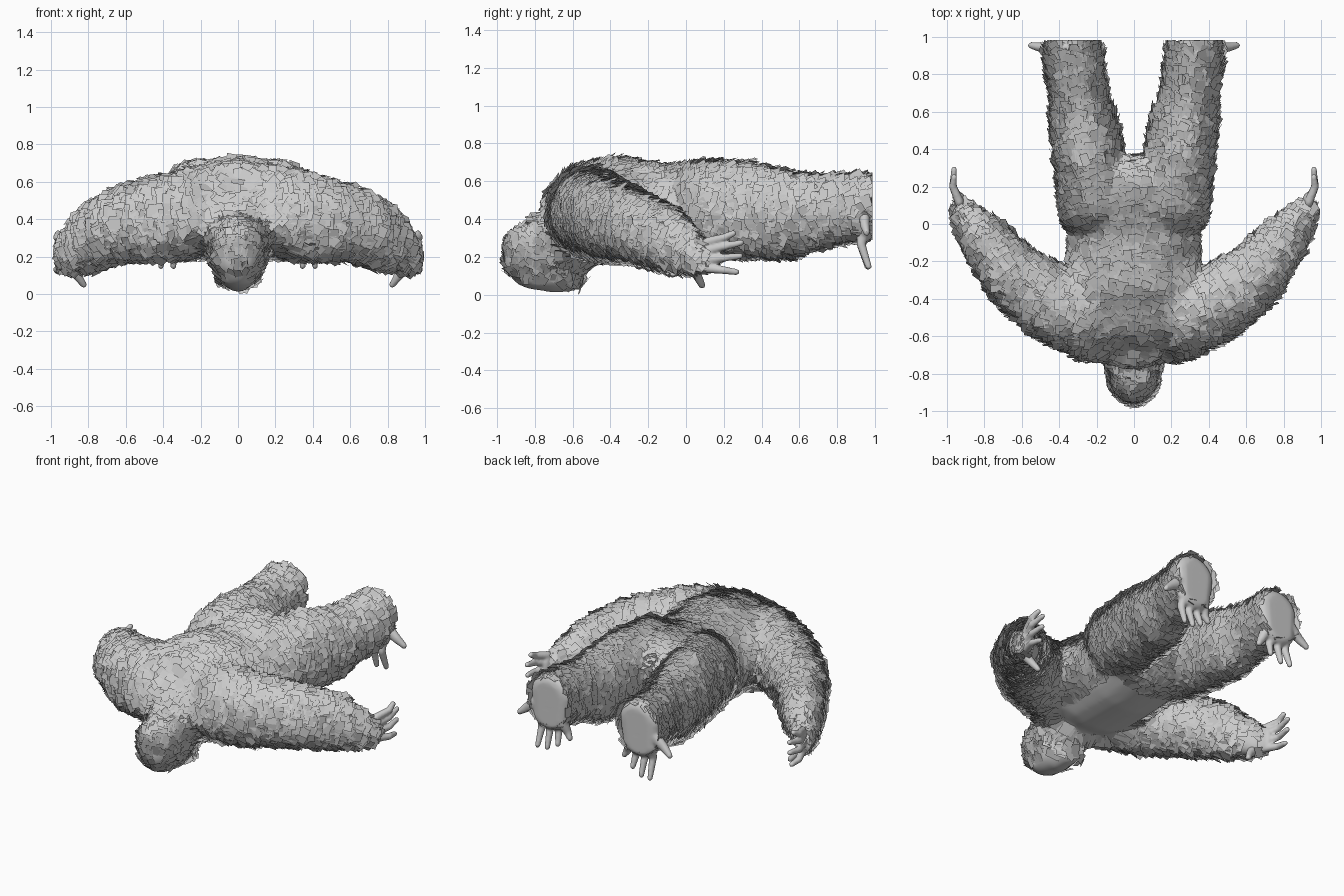
import bpy, bmesh, random
from math import radians, sin, cos
from mathutils import Vector, Matrix, kdtree
from mathutils.bvhtree import BVHTree

if "Cube" in bpy.data.objects:
    bpy.data.objects.remove(bpy.data.objects["Cube"])

random.seed(4)
flow = []  # (point, fur direction)


def chain(bm, pts, steps=6, sides=(1,), record=True, ymax=9):
    """Blend ellipsoids along a path; each point is x, y, z, rx, ry, rz."""
    for s in sides:
        for a, b in zip(pts, pts[1:]):
            d = Vector((s * (b[0] - a[0]), b[1] - a[1], b[2] - a[2]))
            for i in range(steps + 1):
                t = i / steps
                q = [u + (v - u) * t for u, v in zip(a, b)]
                c = Vector((s * q[0], q[1], q[2]))
                m = Matrix.Translation(c) @ Matrix.Diagonal((q[3], q[4], q[5], 1))
                r = bmesh.ops.create_icosphere(bm, subdivisions=3, radius=1, matrix=m)
                for v in r["verts"]:
                    v.co.y = min(v.co.y, ymax)
                if record and d.length > 0:
                    flow.append((c, d.normalized()))


def finish(bm, name, voxel, smooth):
    """Fuse the ellipsoids into one smooth skin."""
    me = bpy.data.meshes.new(name)
    bm.to_mesh(me)
    bm.free()
    ob = bpy.data.objects.new(name, me)
    bpy.context.collection.objects.link(ob)
    bpy.context.view_layer.objects.active = ob
    ob.select_set(True)
    m = ob.modifiers.new("fuse", "REMESH")
    m.mode, m.voxel_size = "VOXEL", voxel
    bpy.ops.object.modifier_apply(modifier=m.name)
    m = ob.modifiers.new("soften", "SMOOTH")
    m.factor, m.iterations = 0.5, smooth
    bpy.ops.object.modifier_apply(modifier=m.name)
    bpy.ops.object.shade_smooth()
    ob.select_set(False)
    return ob


both = (1, -1)

# Body: torso, arms, legs and head fused together
bm = bmesh.new()
chain(bm, [(0, -.52, .43, .30, .22, .25), (0, -.36, .43, .35, .24, .28),
           (0, -.1, .41, .33, .22, .26), (0, .1, .43, .33, .2, .26), (0, .17, .47, .28, .17, .22)])
chain(bm, [(.2, -.5, .43, .24, .22, .23), (.42, -.43, .4, .2, .19, .21), (.62, -.3, .37, .16, .15, .18),
           (.78, -.11, .30, .115, .125, .16), (.87, .0, .235, .075, .08, .11),
           (.91, .06, .205, .05, .05, .09)], sides=both)
chain(bm, [(.18, .08, .46, .2, .18, .23), (.23, .3, .45, .175, .17, .24), (.27, .55, .42, .165, .13, .21),
           (.29, .65, .435, .14, .1, .185), (.32, .85, .455, .14, .1, .165),
           (.325, .96, .47, .14, .1, .155)], sides=both, ymax=.968)
chain(bm, [(0, -.55, .33, .2, .17, .19), (0, -.72, .27, .15, .15, .16)])
chain(bm, [(0, -.74, .11, .11, .19, .09), (0, -.80, .18, .13, .165, .13),
           (0, -.82, .25, .13, .14, .12)], steps=4)
# Muzzle, brows, nose and ears
chain(bm, [(0, -.62, .085, .08, .07, .07), (0, -.7, .075, .075, .09, .065)], steps=3, record=False)
chain(bm, [(.03, -.86, .07, .03, .02, .025), (.075, -.85, .08, .03, .02, .025)], 3, both, False)
chain(bm, [(.125, -.73, .17, .02, .03, .035), (.13, -.72, .17, .02, .03, .035)], 1, both, False)
body = finish(bm, "body", .018, 5)

# Hands: palm, four fingers and a thumb
for s, side in ((1, "right"), (-1, "left")):
    bm = bmesh.new()
    chain(bm, [(.905, .03, .2, .04, .06, .075), (.93, .11, .205, .032, .06, .09)], 4, (s,), False)
    for z0, y1, z1 in ((.28, .27, .325), (.235, .31, .275), (.185, .305, .205), (.14, .285, .12)):
        zm = (z0 + z1) / 2
        chain(bm, [(.935, .12, z0, .024, .03, .026), (.968, .2, zm, .021, .022, .021),
                   (.962, y1 - .02, z1, .016, .018, .017)], 8, (s,), False)
    chain(bm, [(.9, .04, .15, .03, .035, .035), (.86, .06, .1, .024, .024, .028),
               (.825, .085, .05, .017, .019, .018)], 7, (s,), False)
    finish(bm, side + "_hand", .008, 3)

    # Feet: flat sole facing back, four hanging toes and a splayed big toe
    bm = bmesh.new()
    chain(bm, [(.325, .945, .5, .14, .05, .13), (.33, .945, .36, .125, .05, .09)], 5, (s,), False, .982)
    for x0, x1, y1, z1 in ((.24, .2, .93, .235), (.295, .275, .95, .185),
                           (.35, .345, .96, .15), (.4, .412, .965, .15)):
        chain(bm, [(x0, .94, .33, .03, .035, .04), ((x0 + x1) / 2, .925, .27, .025, .024, .028),
                   (x1, y1, z1, .017, .018, .018)], 8, (s,), False, .982)
    chain(bm, [(.42, .945, .43, .04, .032, .05), (.5, .945, .37, .028, .026, .03),
               (.55, .955, .33, .018, .018, .02)], 8, (s,), False, .982)
    finish(bm, side + "_foot", .009, 3)

# Fur: overlapping flat cards scattered over the body
kd = kdtree.KDTree(len(flow))
for i, (p, d) in enumerate(flow):
    kd.insert(p, i)
kd.balance()


def bare(p, n):
    if n.z < -.25 and abs(p.x) < .24 and -.5 < p.y < .12:
        return True                                    # chest and belly
    if p.y > .93 and n.y > .4:
        return True                                    # soles
    if p.y < -.57 and p.z < .13 and n.z < -.55 and abs(p.x) < .09:
        return True                                    # face
    return p.y > -.05 and abs(p.x) > .8 and p.x * n.x < 0 and n.z < 0  # inner wrist


faces = list(body.data.polygons)
areas = [f.area for f in faces]
fur = bmesh.new()
for f in random.choices(faces, weights=areas, k=11000):
    p, n = f.center.copy(), f.normal.copy()
    if bare(p, n):
        continue
    near = kd.find_n(p, 8)
    d = sum((flow[i][1] / (.02 + r) for _, i, r in near), Vector())
    head = p.y < -.66 and abs(p.x) < .17 and p.z < .38
    if head:
        d = Vector((0, .3, 1))
    d -= n * d.dot(n)
    if d.length < 1e-3:
        continue
    d.normalize()
    d = Matrix.Rotation(random.gauss(0, .25), 3, n) @ d
    side = n.cross(d)
    tilt = random.uniform(.14, .42)
    length = random.uniform(.06, .1) * (.6 if head else 1)
    w = random.uniform(.022, .038) * (.65 if head else 1)
    root = p - d * length * .4 + n * .002
    tip = root + (d * cos(tilt) + n * sin(tilt)) * length
    roll = n * random.uniform(-.008, .008)
    quad = [root - side * w, root + side * w, tip + side * w * .9 + roll, tip - side * w * .9 - roll]
    for q in quad:
        q.y = max(-.99, min(q.y, .985))
        q.x = max(-.995, min(q.x, .995))
        q.z = max(0, q.z)
    fur.faces.new([fur.verts.new(q) for q in quad])
me = bpy.data.meshes.new("fur")
fur.to_mesh(me)
fur.free()
bpy.context.collection.objects.link(bpy.data.objects.new("fur", me))
